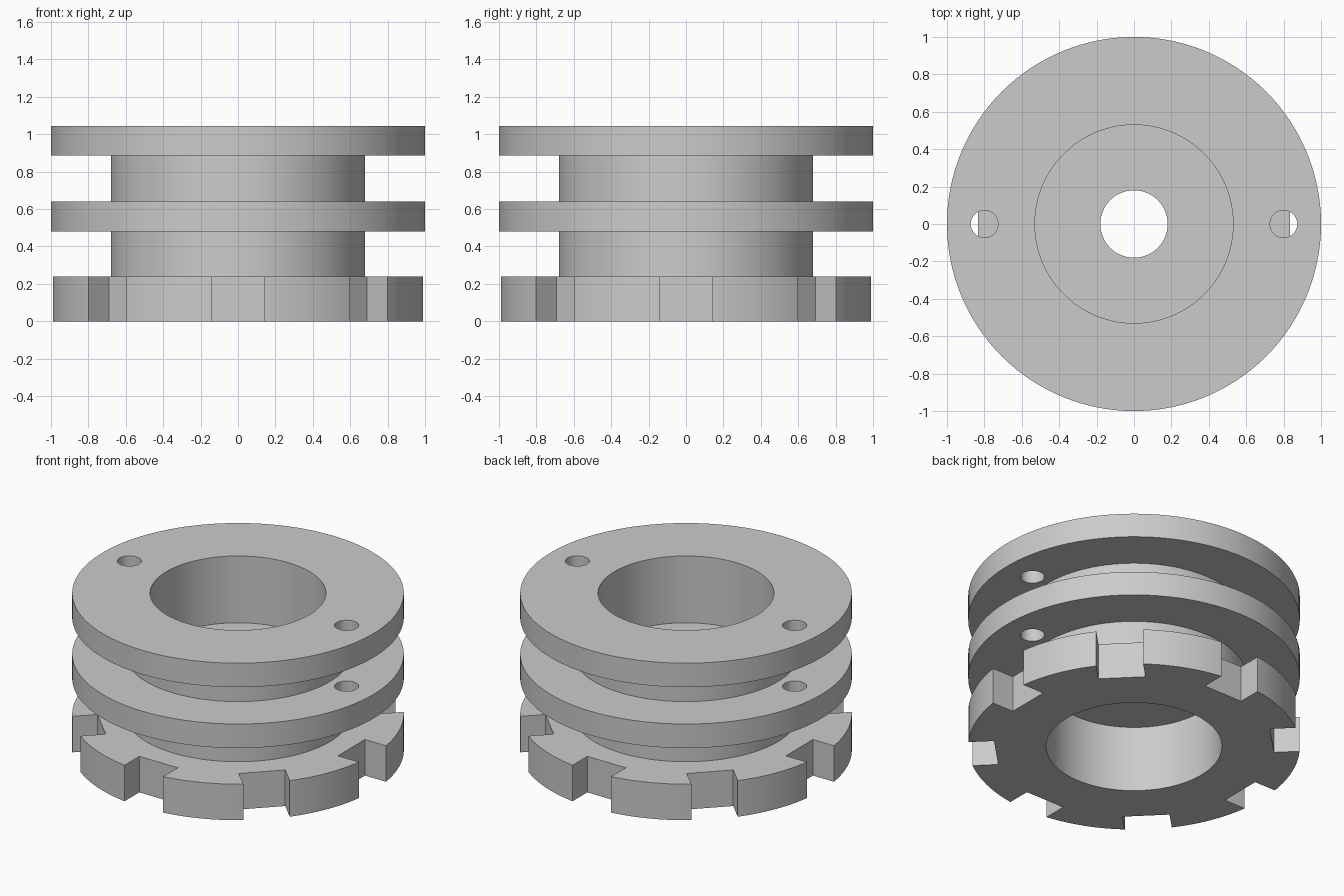
import bpy, bmesh, math
from mathutils import Matrix, Vector

if "Cube" in bpy.data.objects:
    bpy.data.objects.remove(bpy.data.objects["Cube"], do_unlink=True)

SEGMENTS = 128
RIM, NECK, BORE, WEB_HOLE = 1.0, 0.68, 0.53, 0.18
HEIGHT = 1.045

grey = bpy.data.materials.new("plain grey")
grey.use_nodes = True
colour = (0.6, 0.6, 0.6, 1)
grey.diffuse_color = colour
grey.node_tree.nodes["Principled BSDF"].inputs["Base Color"].default_value = colour


def add_object(name, bm):
    bmesh.ops.recalc_face_normals(bm, faces=bm.faces)
    mesh = bpy.data.meshes.new(name)
    bm.to_mesh(mesh)
    bm.free()
    obj = bpy.data.objects.new(name, mesh)
    bpy.context.collection.objects.link(obj)
    return obj


def lathe(name, profile):
    """Revolve a closed (radius, height) profile around z."""
    bm = bmesh.new()
    verts = [bm.verts.new((r, 0, z)) for r, z in profile]
    edges = [bm.edges.new((v, verts[i - 1])) for i, v in enumerate(verts)]
    bmesh.ops.spin(bm, geom=verts + edges, cent=(0, 0, 0), axis=(0, 0, 1),
                   angle=math.tau, steps=SEGMENTS)
    bmesh.ops.remove_doubles(bm, verts=bm.verts, dist=1e-4)
    return add_object(name, bm)


# Spool body: notched base, two necks, two flanges, and a bore with a pierced web
outside = [(BORE, 0), (RIM, 0), (RIM, 0.24), (NECK, 0.24),
           (NECK, 0.48), (RIM, 0.48), (RIM, 0.64), (NECK, 0.64),
           (NECK, 0.885), (RIM, 0.885), (RIM, HEIGHT), (BORE, HEIGHT)]
web = [(BORE, 0.60), (WEB_HOLE, 0.60), (WEB_HOLE, 0.44), (BORE, 0.44)]
body = lathe("notched_spool", outside + web)

# Cutters: eight rim notches in the base and a pair of holes through both flanges
bm = bmesh.new()
for i in range(8):
    shape = (Matrix.Rotation(i * math.tau / 8, 4, "Z")
             @ Matrix.Translation((0.835 + 0.2, 0, 0.13))
             @ Matrix.Diagonal(Vector((0.4, 0.284, 0.46, 1))))
    bmesh.ops.create_cube(bm, size=1, matrix=shape)
for x in (-0.8, 0.8):
    bmesh.ops.create_cone(bm, cap_ends=True, segments=48, radius1=0.073, radius2=0.073,
                          depth=0.8, matrix=Matrix.Translation((x, 0, 0.8)))
cutter = add_object("notch_and_hole_cutter", bm)
cutter.hide_render = True

cut = body.modifiers.new("cuts", "BOOLEAN")
cut.operation = "DIFFERENCE"
cut.solver = "EXACT"
cut.object = cutter

# Keep the cut result as the final mesh and drop the cutter
graph = bpy.context.evaluated_depsgraph_get()
result = bpy.data.meshes.new_from_object(body.evaluated_get(graph))
body.modifiers.clear()
body.data = result
bpy.data.objects.remove(cutter, do_unlink=True)

result.materials.clear()
result.materials.append(grey)
for face in result.polygons:
    face.material_index = 0
    face.use_smooth = True
result.set_sharp_from_angle(angle=math.radians(30))
